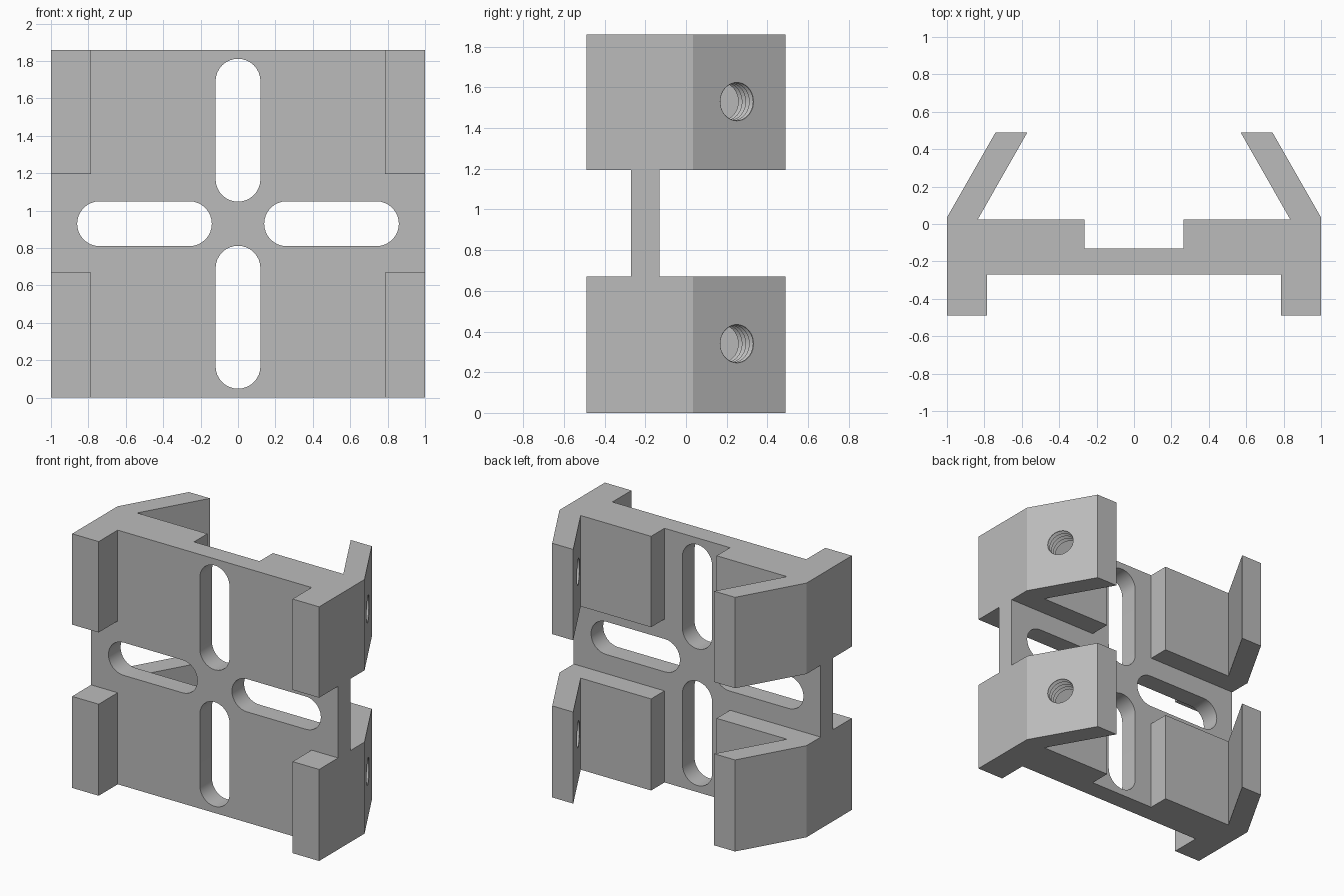
import bpy, bmesh
from math import sin, cos, pi, radians
from mathutils import Vector, Matrix

if "Cube" in bpy.data.objects:
    bpy.data.objects.remove(bpy.data.objects["Cube"])

HEIGHT = 1.86
MID_LOW, MID_HIGH = 0.67, 1.195
WEB_FRONT, WEB_BACK = -0.27, -0.13

grey = bpy.data.materials.new("plain grey")
grey.use_nodes = True
colour = (0.5, 0.5, 0.5, 1)
grey.diffuse_color = colour
grey.node_tree.nodes["Principled BSDF"].inputs["Base Color"].default_value = colour


def add_object(name, bm):
    bmesh.ops.recalc_face_normals(bm, faces=bm.faces)
    mesh = bpy.data.meshes.new(name)
    bm.to_mesh(mesh)
    bm.free()
    mesh.materials.append(grey)
    obj = bpy.data.objects.new(name, mesh)
    bpy.context.collection.objects.link(obj)
    return obj


def prism(name, points, depth):
    """Extrude a closed loop of 3D points along a vector."""
    bm = bmesh.new()
    face = bm.faces.new([bm.verts.new(p) for p in points])
    new = bmesh.ops.extrude_face_region(bm, geom=[face], use_keep_orig=True)["geom"]
    bmesh.ops.translate(bm, vec=Vector(depth),
                        verts=[v for v in new if isinstance(v, bmesh.types.BMVert)])
    return add_object(name, bm)


def cut(target, cutter):
    cutter.hide_render = True
    mod = target.modifiers.new(cutter.name, "BOOLEAN")
    mod.operation, mod.solver, mod.object = "DIFFERENCE", "EXACT", cutter
    bpy.context.view_layer.objects.active = target
    bpy.ops.object.modifier_apply(modifier=mod.name)
    bpy.data.objects.remove(cutter)


def slot(name, cx, cz, half_length, radius, vertical):
    """Rounded slot running through the plate from front to back."""
    straight = half_length - radius
    points = []
    for side in (1, -1):
        for i in range(17):
            a = -pi / 2 + pi * i / 16
            u, v = side * (straight + radius * cos(a)), side * radius * sin(a)
            points.append((cx + v, -0.6, cz + u) if vertical else (cx + u, -0.6, cz + v))
    return prism(name, points, (0, 1.2, 0))


def threaded_hole(name, centre, axis, start, end, grooves=5, sides=40):
    """Ridged cylinder along an axis."""
    bm = bmesh.new()
    rings = []
    count = grooves * 2
    for i in range(count + 1):
        radius = 0.105 if i % 2 == 0 else 0.092
        d = start + (end - start) * i / count
        rings.append([bm.verts.new((radius * cos(2 * pi * k / sides),
                                    radius * sin(2 * pi * k / sides), d))
                      for k in range(sides)])
    for a, b in zip(rings, rings[1:]):
        for k in range(sides):
            n = (k + 1) % sides
            bm.faces.new((a[k], a[n], b[n], b[k]))
    bm.faces.new(rings[0])
    bm.faces.new(rings[-1])
    turn = axis.to_track_quat("Z", "Y").to_matrix().to_4x4()
    bm.transform(Matrix.Translation(centre) @ turn)
    return add_object(name, bm)


# Bracket body: mirrored cross-section with feet, plate, pads and leaning arms
half = [(0.265, WEB_BACK), (0.265, 0.025), (0.835, 0.025), (0.57, 0.49), (0.74, 0.49),
        (1, 0.035), (1, -0.49), (0.785, -0.49), (0.785, WEB_FRONT)]
outline = half + [(-x, y) for x, y in reversed(half)]
body = prism("clip_bracket", [(x, y, 0) for x, y in outline], (0, 0, HEIGHT))

# Middle band, thinned to the web at front and back
for name, y0, y1 in (("front_gap", -0.7, WEB_FRONT), ("back_gap", WEB_BACK, 0.7)):
    loop = [(-1.2, y0, MID_LOW), (1.2, y0, MID_LOW), (1.2, y1, MID_LOW), (-1.2, y1, MID_LOW)]
    cut(body, prism(name, loop, (0, 0, MID_HIGH - MID_LOW)))

# Cross of four slots
for side in (-1, 1):
    cut(body, slot("upright_slot", 0, HEIGHT / 2 + side * 0.5, 0.382, 0.12, True))
    cut(body, slot("level_slot", side * 0.5, HEIGHT / 2, 0.36, 0.12, False))

# Threaded screw holes through the left arm
outward = Vector((0.455, 0.26, 0)).normalized()
for z in (0.34, 1.53):
    cut(body, threaded_hole("screw_hole", Vector((0.877, 0.25, z)), outward, -0.165, 0.015))

bpy.ops.object.select_all(action="DESELECT")
body.select_set(True)
bpy.context.view_layer.objects.active = body
bpy.ops.object.shade_smooth_by_angle(angle=radians(20))
